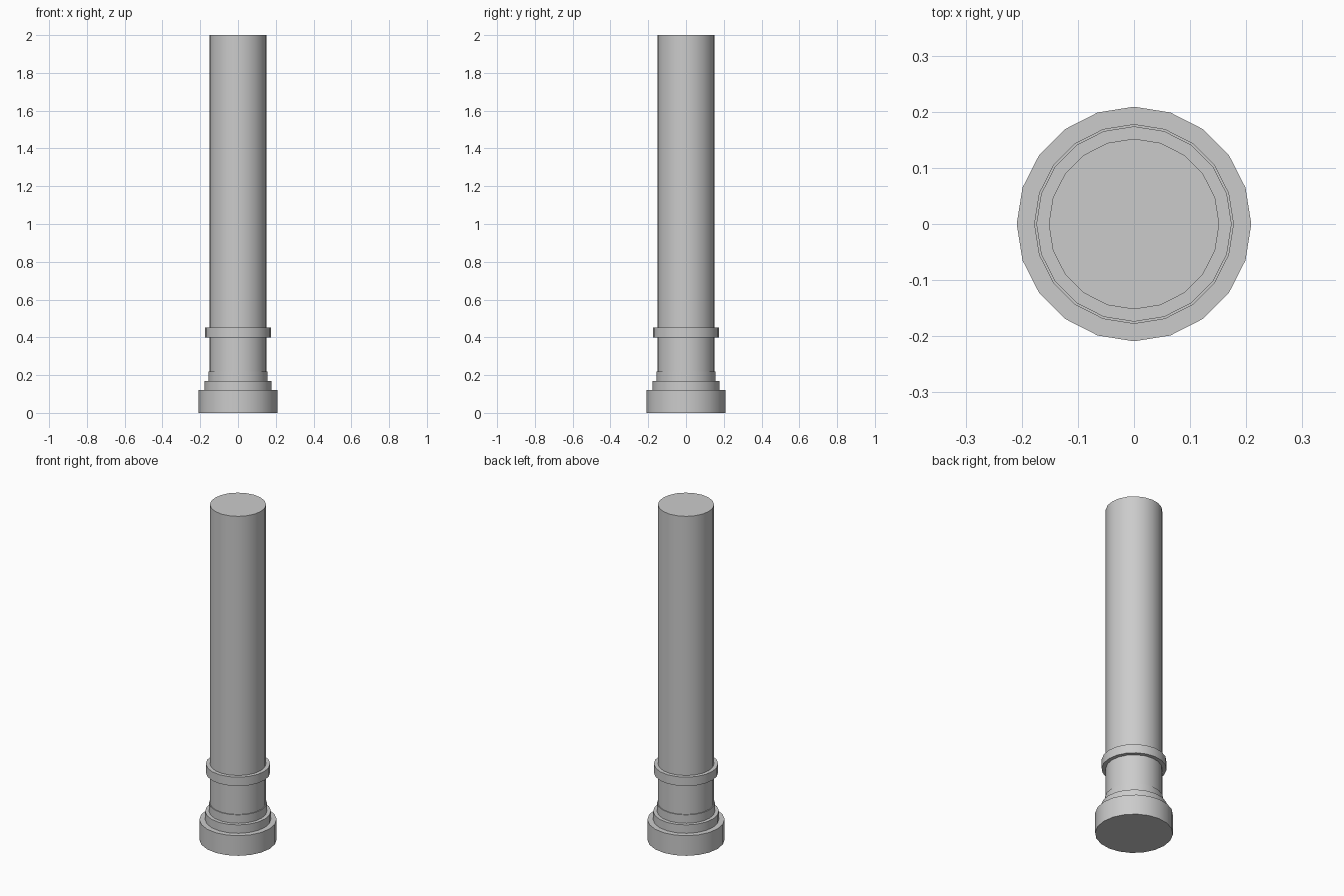
import bpy, bmesh, math

if "Cube" in bpy.data.objects:
    bpy.data.objects.remove(bpy.data.objects["Cube"])

SIDES = 20


def lathe(name, profile):
    """Revolve an (r, z) profile into a closed 20-sided solid with flat end caps."""
    bm = bmesh.new()
    rings = []
    for r, z in profile:
        rings.append([bm.verts.new((r * math.cos(i * math.tau / SIDES),
                                    r * math.sin(i * math.tau / SIDES), z))
                      for i in range(SIDES)])
    for low, high in zip(rings, rings[1:]):
        for i in range(SIDES):
            j = (i + 1) % SIDES
            bm.faces.new((low[i], low[j], high[j], high[i]))
    bm.faces.new(rings[0][::-1])
    bm.faces.new(rings[-1])
    bmesh.ops.recalc_face_normals(bm, faces=bm.faces)
    mesh = bpy.data.meshes.new(name)
    bm.to_mesh(mesh)
    bm.free()
    obj = bpy.data.objects.new(name, mesh)
    bpy.context.collection.objects.link(obj)
    bpy.ops.object.select_all(action='DESELECT')
    obj.select_set(True)
    bpy.context.view_layer.objects.active = obj
    bpy.ops.object.shade_smooth_by_angle(angle=math.radians(30))
    return obj


BASE, STEP, LIP, SHAFT, COLLAR = 0.209, 0.178, 0.157, 0.152, 0.174

# stepped foot, neck, collar band and tall shaft as one continuous skin
lathe("column", [
    (BASE, 0), (BASE, 0.12),
    (STEP, 0.12), (STEP, 0.17),
    (LIP, 0.17), (LIP, 0.22),
    (SHAFT, 0.22), (SHAFT, 0.40),
    (COLLAR, 0.40), (COLLAR, 0.453),
    (SHAFT, 0.453), (SHAFT, 2.0),
])
